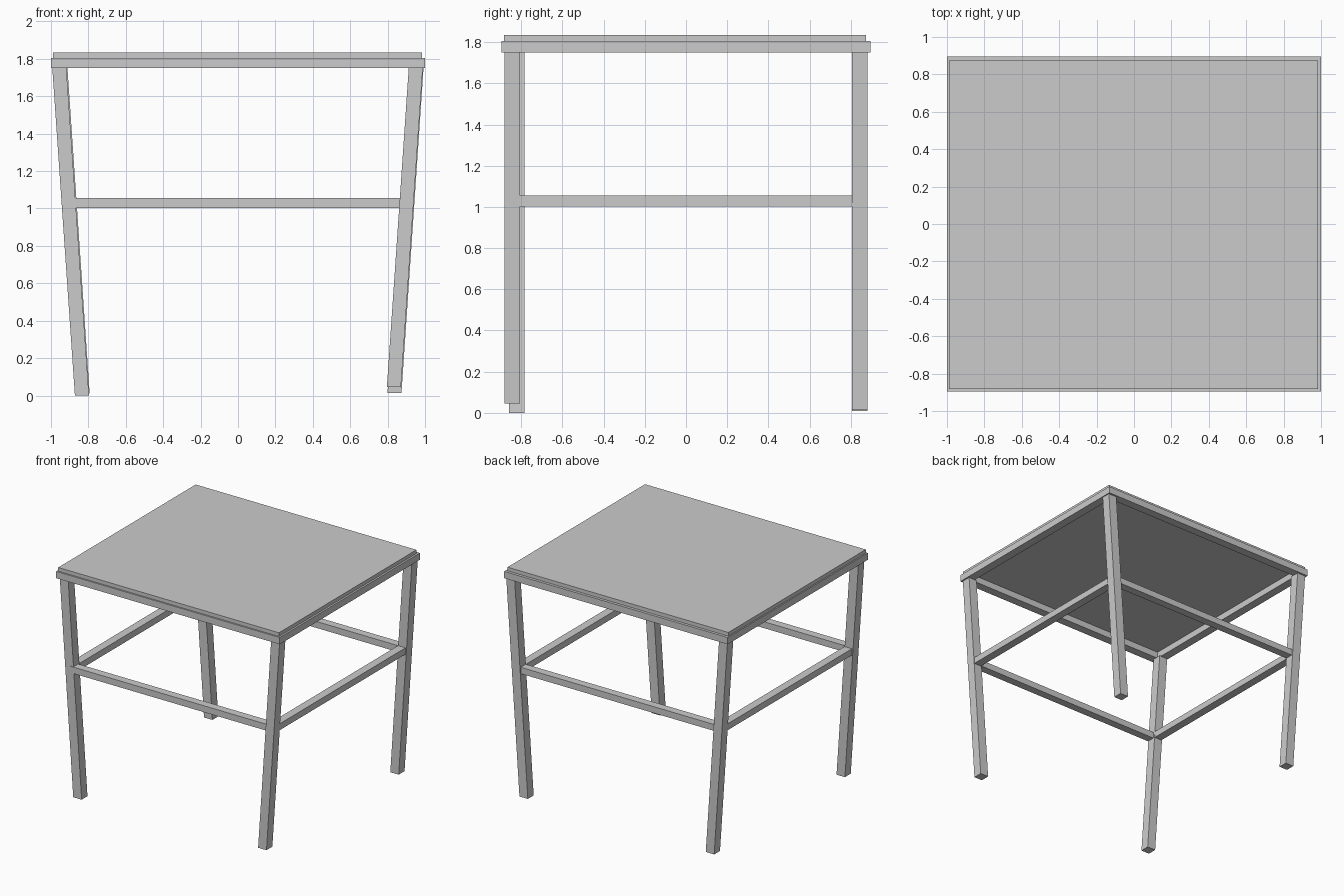
import bpy, bmesh

if "Cube" in bpy.data.objects:
    bpy.data.objects.remove(bpy.data.objects["Cube"])


def prism(name, bottom, top):
    """Four-sided bar between two horizontal rectangles (x0, x1, y0, y1, z)."""
    bm = bmesh.new()
    rings = []
    for x0, x1, y0, y1, z in (bottom, top):
        rings.append([bm.verts.new((x, y, z)) for x, y in
                      ((x0, y0), (x1, y0), (x1, y1), (x0, y1))])
    low, high = rings
    bm.faces.new(low[::-1])
    bm.faces.new(high)
    for i in range(4):
        j = (i + 1) % 4
        bm.faces.new((low[i], low[j], high[j], high[i]))
    mesh = bpy.data.meshes.new(name)
    bm.to_mesh(mesh)
    bm.free()
    ob = bpy.data.objects.new(name, mesh)
    bpy.context.collection.objects.link(ob)
    return ob


def box(name, x0, x1, y0, y1, z0, z1):
    return prism(name, (x0, x1, y0, y1, z0), (x0, x1, y0, y1, z1))


# Table top board
box("table_top", -0.99, 0.985, -0.883, 0.873, 1.803, 1.835)

# Apron frame under the board
W = 0.07
AZ = (1.75, 1.805)
box("apron_front", -1, 1, -0.895, -0.895 + W, *AZ)
box("apron_back", -1, 1, 0.895 - W, 0.895, *AZ)
box("apron_left", -1, -1 + W, -0.895 + W, 0.895 - W, *AZ)
box("apron_right", 1 - W, 1, -0.895 + W, 0.895 - W, *AZ)

# Legs leaning inwards to the floor: bottom x, top x, y, foot height
T = 0.075
legs = {
    "front_left_leg": (-0.872, -0.993, -0.86, 0.0),
    "front_right_leg": (0.796, 0.913, -0.88, 0.045),
    "back_left_leg": (-0.868, -0.987, 0.805, 0.01),
    "back_right_leg": (0.799, 0.917, 0.805, 0.013),
}
for name, (xb, xt, y, z) in legs.items():
    prism(name, (xb, xb + T, y, y + T, z), (xt, xt + T, y, y + T, 1.752))

# Stretcher frame halfway up, running into the legs
SZ = (1.003, 1.055)
box("front_stretcher", -0.90, 0.90, -0.865, -0.80, *SZ)
box("back_stretcher", -0.90, 0.90, 0.805, 0.87, *SZ)
for name, x in (("left_stretcher", -0.935), ("right_stretcher", 0.868)):
    box(name, x, x + 0.067, -0.83, 0.84, *SZ)
